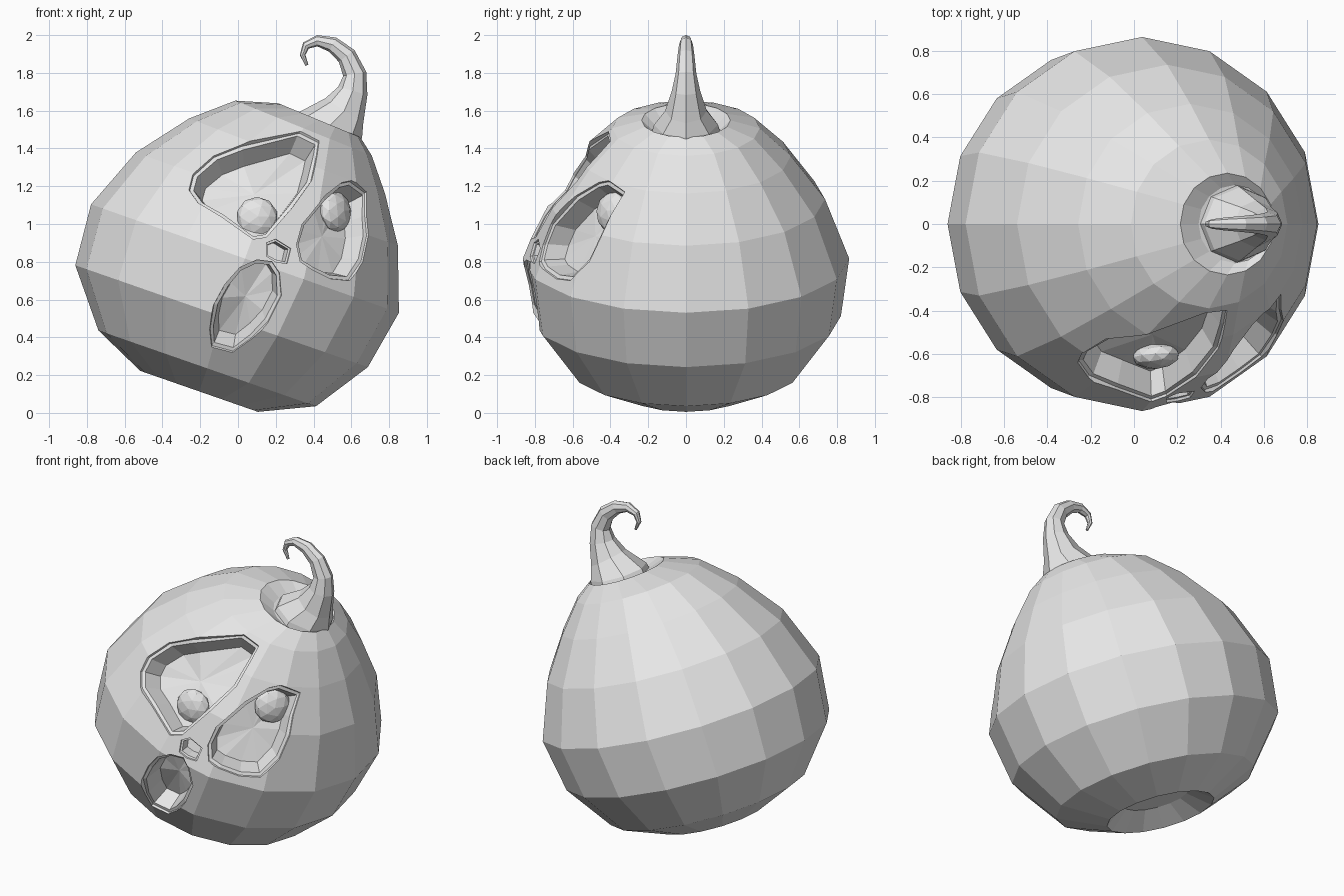
import bpy, bmesh, math
from mathutils import Vector
from mathutils.bvhtree import BVHTree

cube = bpy.data.objects.get("Cube")
if cube:
    bpy.data.objects.remove(cube, do_unlink=True)

GREY = (0.8, 0.8, 0.8, 1.0)
grey = bpy.data.materials.new("plain grey")
grey.use_nodes = True
grey.diffuse_color = GREY
grey.node_tree.nodes["Principled BSDF"].inputs["Base Color"].default_value = GREY


def make_object(name, bm):
    mesh = bpy.data.meshes.new(name)
    bmesh.ops.recalc_face_normals(bm, faces=bm.faces[:])
    bm.to_mesh(mesh)
    bm.free()
    mesh.materials.append(grey)
    obj = bpy.data.objects.new(name, mesh)
    bpy.context.collection.objects.link(obj)
    return obj


def loft(name, rings):
    """Skin a list of equal point rings and close both ends with fans."""
    bm = bmesh.new()
    loops = [[bm.verts.new(p) for p in ring] for ring in rings]
    n = len(loops[0])
    for a, b in zip(loops, loops[1:]):
        for i in range(n):
            j = (i + 1) % n
            bm.faces.new((a[i], a[j], b[j], b[i]))
    for loop in (loops[0], loops[-1]):
        mid = bm.verts.new(sum((v.co for v in loop), Vector()) / n)
        for i in range(n):
            bm.faces.new((loop[i], loop[(i + 1) % n], mid))
    return make_object(name, bm)


def tilted_ring(x, z, wide, deep, tilt, sides):
    """Ellipse around (x, 0, z), leaning toward +x by tilt radians."""
    across = Vector((math.cos(tilt), 0, -math.sin(tilt)))
    ring = []
    for i in range(sides):
        a = math.tau * i / sides
        ring.append(Vector((x, 0, z)) + across * wide * math.cos(a)
                    + Vector((0, deep * math.sin(a), 0)))
    return ring


# Leaning gourd body: x, z, radius, tilt in degrees, with dimpled ends
BODY = [(-.17, .20, .20, 19), (-.206, .114, .33, 19.2), (-.163, .236, .61, 19.2),
        (-.087, .512, .82, 19.2), (.037, .817, .864, 19.4), (.153, 1.132, .736, 19.6),
        (.26, 1.36, .555, 21), (.347, 1.507, .39, 22), (.431, 1.549, .235, 22.5),
        (.465, 1.50, .18, 22)]
body = loft("pumpkin_body", [tilted_ring(x, z, r, r, math.radians(t), 16)
                             for x, z, r, t in BODY])

# Curled stem: x, z, half width, half depth
STEM = [(.475, 1.49, .185, .18), (.49, 1.525, .18, .17), (.563, 1.60, .12, .11),
        (.608, 1.705, .08, .075), (.618, 1.795, .062, .055), (.575, 1.89, .052, .045),
        (.50, 1.95, .042, .037), (.42, 1.97, .03, .03), (.36, 1.945, .022, .022),
        (.342, 1.895, .015, .015), (.365, 1.84, .008, .008)]
stem_rings = []
for i, (x, z, w, d) in enumerate(STEM):
    p, q = STEM[max(i - 1, 0)], STEM[min(i + 1, len(STEM) - 1)]
    lean = math.atan2(q[0] - p[0], q[1] - p[1]) if i > 1 else math.radians(22)
    stem_rings.append(tilted_ring(x, z, w, d, lean, 8))
loft("curled_stem", stem_rings)

# Carved face openings as front outlines (x, z), with wall depth
LEFT_HOLE = [(-.26, 1.18), (-.24, 1.26), (-.13, 1.36), (.02, 1.42), (.33, 1.49),
             (.43, 1.44), (.42, 1.37), (.39, 1.23), (.29, 1.09), (.15, .93),
             (.08, .92), (-.09, 1.04), (-.21, 1.11)]
RIGHT_HOLE = [(.31, .89), (.34, 1.0), (.46, 1.15), (.55, 1.22), (.60, 1.23),
              (.68, 1.17), (.68, 1.05), (.69, .94), (.66, .80), (.59, .70),
              (.49, .71), (.39, .76), (.33, .80)]
NOSE = [(.15, .90), (.20, .92), (.28, .87), (.26, .79), (.20, .80), (.15, .83)]
MOUTH = [(.10, .81), (.18, .80), (.22, .74), (.23, .62), (.16, .48), (.07, .39),
         (-.03, .32), (-.14, .35), (-.15, .44), (-.13, .57), (-.07, .68), (.01, .77)]
HOLES = [("big_eye", LEFT_HOLE, .13), ("small_eye", RIGHT_HOLE, .13),
         ("nose", NOSE, .08), ("mouth", MOUTH, .13)]
CORE = Vector((.05, 0, .83))


def front_hit(tree, x, z):
    return tree.find_nearest(Vector((x, -1, z)))[0] if tree.ray_cast(
        Vector((x, -3, z)), Vector((0, 1, 0)))[0] is None else tree.ray_cast(
        Vector((x, -3, z)), Vector((0, 1, 0)))[0]


bpy.context.view_layer.update()
tree = BVHTree.FromObject(body, bpy.context.evaluated_depsgraph_get())
cutters = []
for name, outline, depth in HOLES:
    rim = [front_hit(tree, x, z) for x, z in outline]
    centre = sum(rim, Vector()) / len(rim)
    step = .012 if name == "nose" else .02

    def layer(sink, inset):
        return [p + (CORE - p).normalized() * sink
                + (centre - p).normalized() * inset for p in rim]

    # Shallow ledge around each opening, then the deep wall
    cutter = loft(name + "_cutter", [layer(-.2, 0), layer(.012, 0),
                                     layer(.014, step), layer(depth, step)])
    cutter.hide_render = True
    cutters.append(cutter)
    cut = body.modifiers.new(name, 'BOOLEAN')
    cut.operation = 'DIFFERENCE'
    cut.solver = 'EXACT'
    cut.object = cutter

# Bake the carving and drop the cutters
bpy.context.view_layer.update()
graph = bpy.context.evaluated_depsgraph_get()
carved = bpy.data.meshes.new_from_object(body.evaluated_get(graph))
body.modifiers.clear()
body.data = carved
for cutter in cutters:
    bpy.data.objects.remove(cutter, do_unlink=True)

# Flattened eyeballs resting on the floors of the eye openings
bpy.context.view_layer.update()
tree = BVHTree.FromObject(body, bpy.context.evaluated_depsgraph_get())
for name, x, z in (("big_eyeball", .10, 1.03), ("small_eyeball", .505, 1.06)):
    spot = front_hit(tree, x, z)
    out = (spot - CORE).normalized()
    bm = bmesh.new()
    bmesh.ops.create_icosphere(bm, subdivisions=2, radius=.11)
    bmesh.ops.scale(bm, vec=(1, 1, .55), verts=bm.verts)
    eye = make_object(name, bm)
    eye.location = spot + out * .015
    eye.rotation_euler = Vector((out.x, out.y, out.z * .3)).to_track_quat('Z', 'Y').to_euler()
